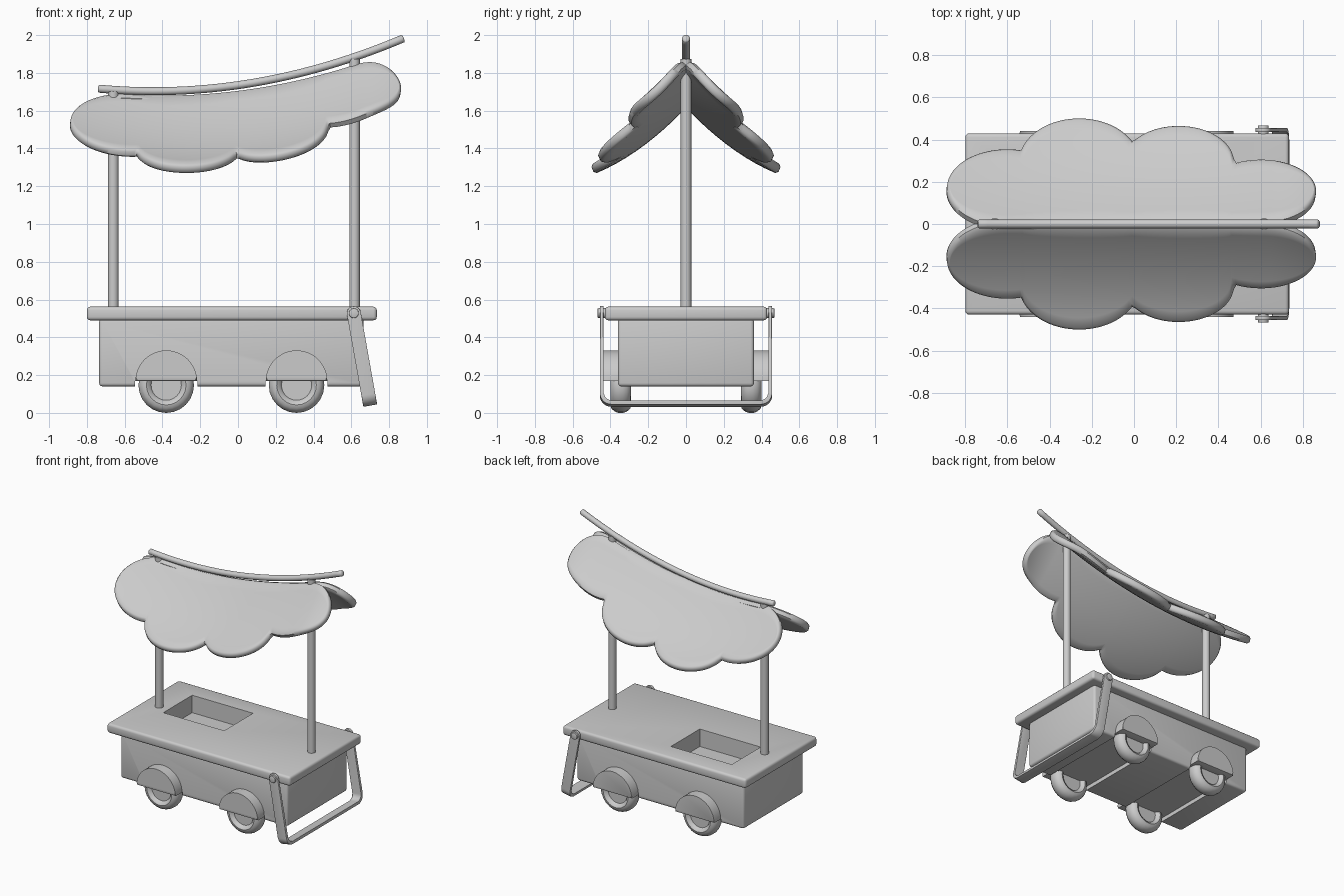
import bpy, bmesh, math
from mathutils import Vector, Matrix

if "Cube" in bpy.data.objects:
    bpy.data.objects.remove(bpy.data.objects["Cube"])


def finish(name, bm, angle=35):
    bmesh.ops.remove_doubles(bm, verts=bm.verts, dist=1e-5)
    bmesh.ops.recalc_face_normals(bm, faces=bm.faces)
    me = bpy.data.meshes.new(name)
    bm.to_mesh(me)
    bm.free()
    ob = bpy.data.objects.new(name, me)
    bpy.context.collection.objects.link(ob)
    smooth(ob, angle)
    return ob


def smooth(ob, angle=35):
    bpy.ops.object.select_all(action='DESELECT')
    ob.select_set(True)
    bpy.context.view_layer.objects.active = ob
    bpy.ops.object.shade_smooth_by_angle(angle=math.radians(angle))


def box(name, lo, hi, bevel=0.0):
    lo, hi = Vector(lo), Vector(hi)
    bm = bmesh.new()
    bmesh.ops.create_cube(bm, size=1, matrix=Matrix.Translation((lo + hi) / 2) @ Matrix.Diagonal((*(hi - lo), 1)))
    if bevel:
        bmesh.ops.bevel(bm, geom=bm.edges[:], offset=bevel, segments=3, profile=0.5, affect='EDGES')
    return finish(name, bm)


def prism(name, outline, extrude, bevel=0.0):
    # closed outline of 3D points pushed along a vector
    bm = bmesh.new()
    a = [bm.verts.new(p) for p in outline]
    b = [bm.verts.new(Vector(p) + Vector(extrude)) for p in outline]
    caps = [bm.faces.new(a), bm.faces.new(b)]
    for i in range(len(a)):
        j = (i + 1) % len(a)
        bm.faces.new((a[i], a[j], b[j], b[i]))
    if bevel:
        edges = {e for f in caps for e in f.edges}
        bmesh.ops.bevel(bm, geom=list(edges), offset=bevel, segments=2, profile=0.5, affect='EDGES')
    return finish(name, bm)


def disc(name, x, z, r, y0, y1, bevel=0.004, n=24):
    pts = [(x + r * math.cos(2 * math.pi * i / n), y0, z + r * math.sin(2 * math.pi * i / n)) for i in range(n)]
    return prism(name, pts, (0, y1 - y0, 0), bevel)


def cut(ob, cutters):
    for c in cutters:
        m = ob.modifiers.new("cut", 'BOOLEAN')
        m.operation, m.solver, m.object = 'DIFFERENCE', 'EXACT', c
        bpy.ops.object.select_all(action='DESELECT')
        bpy.context.view_layer.objects.active = ob
        ob.select_set(True)
        bpy.ops.object.modifier_apply(modifier=m.name)
    smooth(ob)


def ridge_z(x):
    return 1.735 + 0.143 * x + 0.16 * x * x


# cart body and counter, with the basin and wheel channels cut out
WHEEL_X = (-0.38, 0.31)
body = box("cart_body", (-0.735, -0.36, 0.14), (0.665, 0.36, 0.50), 0.018)
counter = box("counter_top", (-0.80, -0.43, 0.49), (0.735, 0.43, 0.562), 0.018)
basin = box("basin_cutter", (-0.58, -0.065, 0.43), (-0.07, 0.28, 0.70))
channels = [box("channel_cutter", (x - 0.165, -0.6, 0.0), (x + 0.165, 0.6, 0.17)) for x in WHEEL_X]
cut(body, [basin] + channels)
cut(counter, [basin])
for c in [basin] + channels:
    bpy.data.objects.remove(c)

# fenders and wheels
TYRE = [(0, 0.03), (0.08, 0.03), (0.088, 0.045), (0.105, 0.055), (0.124, 0.05), (0.14, 0.032), (0.147, 0.012)]
TYRE += [(r, -o) for r, o in reversed(TYRE)]
for x in WHEEL_X:
    for s in (-1, 1):
        tag = ("front" if s < 0 else "back") + ("_left" if x < 0 else "_right")
        arc = [(x + 0.163 * math.cos(math.pi * i / 24), s * 0.34, 0.168 + 0.163 * math.sin(math.pi * i / 24))
               for i in range(25)]
        prism("fender_" + tag, arc, (0, s * 0.10, 0), 0.008)
        bm = bmesh.new()
        vs = [bm.verts.new((x + r, s * 0.345 + o, 0.147)) for r, o in TYRE]
        es = [bm.edges.new(p) for p in zip(vs, vs[1:])]
        bmesh.ops.spin(bm, geom=vs + es, cent=(x, 0, 0.147), axis=(0, 1, 0), angle=2 * math.pi, steps=24)
        finish("wheel_" + tag, bm, 40)

# push handle: U-shaped flat strip hinged on two pins
PX, PZ, HALF = 0.613, 0.528, 0.037
d = Vector((0.085, 0, -0.477)).normalized()
w = Vector((-d.z, 0, d.x))


def u_path(off):
    ye, se, r = 0.456 - off, 0.497 - off, 0.06 - off
    right = [(ye, 0)] + [(ye - r + r * math.cos(a), se - r + r * math.sin(a))
                         for a in (math.pi / 2 * i / 8 for i in range(9))]
    return right + [(-y, s) for y, s in reversed(right)]


outline = [Vector((PX, y, PZ)) + d * s - w * HALF for y, s in u_path(0) + u_path(0.02)[::-1]]
prism("push_handle", outline, w * HALF * 2, 0.003)
for s in (-1, 1):
    side = "front" if s < 0 else "back"
    disc("handle_end_" + side, PX, PZ, HALF, s * 0.436, s * 0.456, 0.003)
    disc("handle_pin_" + side, PX, PZ, 0.026, s * 0.41, s * 0.468)

# posts
for name, x in (("post_left", -0.66), ("post_right", 0.617)):
    ring = [(x + 0.028 * math.cos(math.pi * i / 12), 0.028 * math.sin(math.pi * i / 12), 0.52) for i in range(24)]
    prism(name, ring, (0, 0, ridge_z(x) - 0.53))

# curved ridge pole
bm = bmesh.new()
rings = []
N, SIDES = 40, 16
for i in range(-1, N + 2):
    k = min(max(i, 0), N)
    x = -0.735 + 1.607 * k / N
    t = Vector((1, 0, 0.143 + 0.32 * x)).normalized()
    n = Vector((-t.z, 0, t.x))
    rad = 0.021
    c = Vector((x, 0, ridge_z(x)))
    if i in (-1, N + 1):
        rad = 0.014
        c += t * (0.006 if i > 0 else -0.006)
    rings.append([bm.verts.new(c + rad * (n * math.cos(a) + Vector((0, 1, 0)) * math.sin(a)))
                  for a in (2 * math.pi * j / SIDES for j in range(SIDES))])
for a, b in zip(rings, rings[1:]):
    for j in range(SIDES):
        bm.faces.new((a[j], a[j - 1], b[j - 1], b[j]))
bm.faces.new(rings[0])
bm.faces.new(rings[-1])
finish("ridge_pole", bm, 60)

# canopy: two scalloped slabs sloping down from the ridge
LOBES = [(-0.60, 0.18, 0.285, 0.18), (-0.26, 0.30, 0.285, 0.205), (0.21, 0.30, 0.262, 0.17), (0.60, 0.165, 0.265, 0.147)]
THICK, EDGE, COLS, ROWS = 0.052, 0.012, 200, 10


def canopy_z(x, y):
    return ridge_z(x) - 0.012 - 1.3 * max(0, x - 0.65) ** 2 - y * (1.134 + 0.082 * x - 0.7 * y)


def canopy_point(x, y, h):
    e = 0.002
    n = Vector(((canopy_z(x - e, y) - canopy_z(x + e, y)) / (2 * e),
                (canopy_z(x, y - e) - canopy_z(x, y + e)) / (2 * e), 1)).normalized()
    return Vector((x, y, canopy_z(x, y))) + n * h


def span(u, inset):
    # x position and the inner and outer y limits of the cloud shape
    lo, hi = -0.885 + inset, 0.865 - inset
    x = (lo + hi) / 2 - (hi - lo) / 2 * math.cos(math.pi * u)
    outs = []
    for cx, cy, rx, ry in LOBES:
        q = 1 - ((x - cx) / (rx - inset)) ** 2
        if q > -1e-6:
            outs.append(cy + (ry - inset) * math.sqrt(max(q, 0)))
    cx, cy, rx, ry = LOBES[0] if x < -0.6 else LOBES[3]
    if -0.6 <= x <= 0.6:
        inner = inset + 0.018 * (x + 0.6) / 1.2
    else:
        inner = cy - (ry - inset) * math.sqrt(max(0, 1 - ((x - cx) / (rx - inset)) ** 2))
    return x, inner, max(outs)


for s in (-1, 1):
    bm = bmesh.new()

    def vert(x, y, h):
        p = canopy_point(x, y, h)
        return bm.verts.new((p.x, s * p.y, p.z))

    loops = []
    for inset, h, grid in ((EDGE, 0, True), (0, -EDGE, False), (0, EDGE - THICK, False), (EDGE, -THICK, True)):
        cols = []
        for i in range(COLS + 1):
            x, a, b = span(i / COLS, inset)
            steps = range(ROWS + 1) if grid else (0, ROWS)
            cols.append([vert(x, a + (b - a) * k / ROWS, h) for k in steps])
        if grid:
            for p, q in zip(cols, cols[1:]):
                for k in range(ROWS):
                    bm.faces.new((p[k], p[k + 1], q[k + 1], q[k]))
        loops.append([c[0] for c in cols] + [c[-1] for c in reversed(cols)])
    for p, q in zip(loops, loops[1:]):
        for i in range(len(p)):
            bm.faces.new((p[i - 1], p[i], q[i], q[i - 1]))
    finish("canopy_" + ("front" if s < 0 else "back"), bm, 50)
